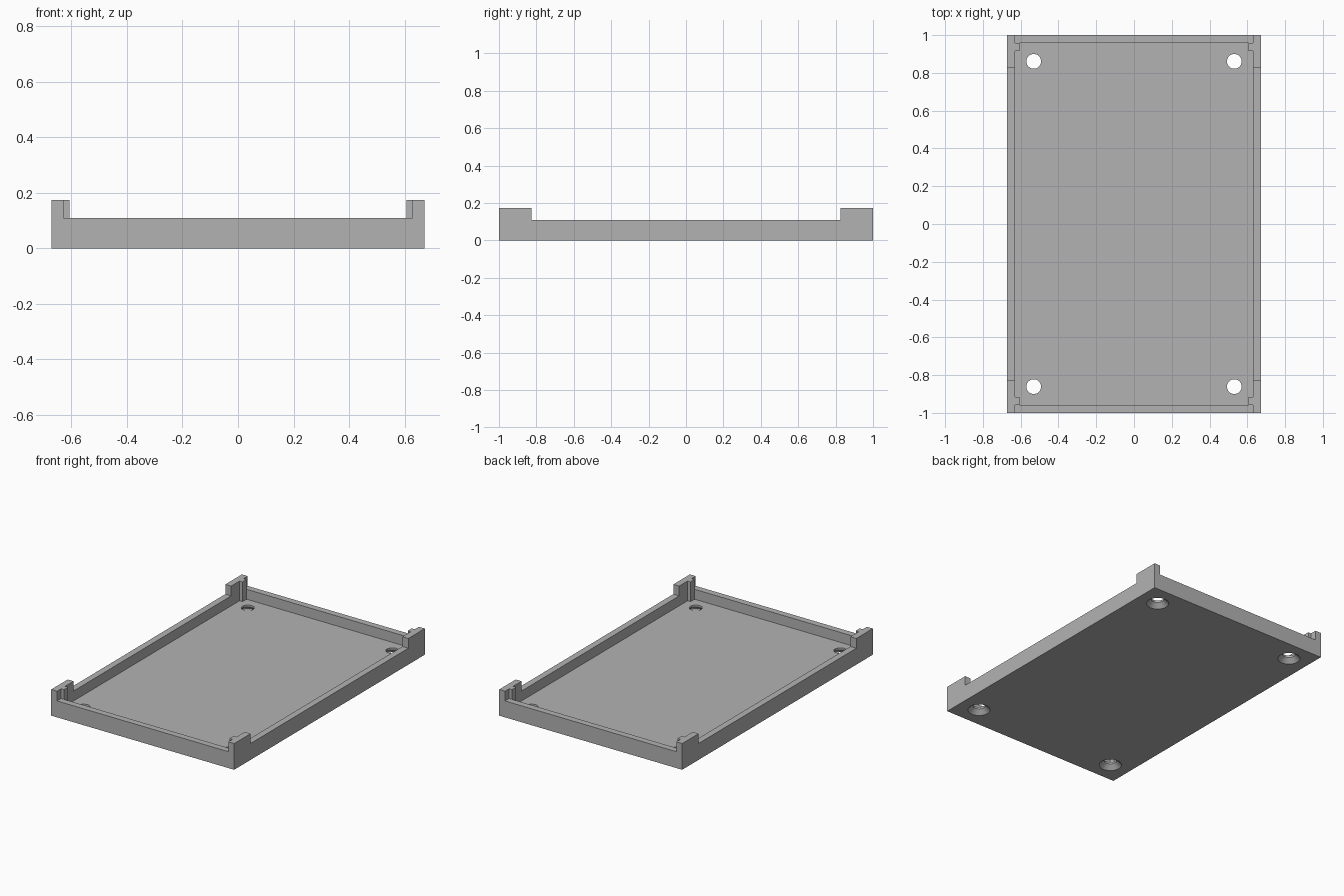
import bpy, bmesh, math

cube = bpy.data.objects.get("Cube")
if cube:
    bpy.data.objects.remove(cube, do_unlink=True)

# Main dimensions
HALF_X, HALF_Y = 0.672, 1.0
WALL = 0.043
IN_X, IN_Y = HALF_X - WALL, HALF_Y - WALL
FLOOR_Z, RIM_Z, POST_Z = 0.043, 0.109, 0.174
POST_Y = 0.827             # where the raised corners end
RIB_X, RIB_Y = 0.607, 0.915
HOLE_X, HOLE_Y = 0.531, 0.861
HOLE_R, SINK_R, SINK_Z = 0.039, 0.069, 0.03
OVER = 0.1

grey = bpy.data.materials.new("plain grey")
grey.use_nodes = True
colour = (0.45, 0.45, 0.45, 1)
grey.diffuse_color = colour
grey.node_tree.nodes["Principled BSDF"].inputs["Base Color"].default_value = colour


def make_object(name, bm):
    bmesh.ops.recalc_face_normals(bm, faces=bm.faces)
    mesh = bpy.data.meshes.new(name)
    bm.to_mesh(mesh)
    bm.free()
    mesh.materials.append(grey)
    obj = bpy.data.objects.new(name, mesh)
    bpy.context.scene.collection.objects.link(obj)
    return obj


def prism(name, outline, z0, z1):
    bm = bmesh.new()
    face = bm.faces.new([bm.verts.new((x, y, z0)) for x, y in outline])
    side = bmesh.ops.extrude_face_region(bm, geom=[face])["geom"]
    verts = [v for v in side if isinstance(v, bmesh.types.BMVert)]
    bmesh.ops.translate(bm, verts=verts, vec=(0, 0, z1 - z0))
    return make_object(name, bm)


def block(name, x0, x1, y0, y1, z0, z1):
    return prism(name, [(x0, y0), (x1, y0), (x1, y1), (x0, y1)], z0, z1)


def turned(name, profile, x, y, sides=32):
    # Closed solid of revolution from (radius, height) pairs
    bm = bmesh.new()
    rings = []
    for r, z in profile:
        rings.append([bm.verts.new((x + r * math.cos(i * math.tau / sides),
                                    y + r * math.sin(i * math.tau / sides), z))
                      for i in range(sides)])
    for a, b in zip(rings, rings[1:]):
        for i in range(sides):
            j = (i + 1) % sides
            bm.faces.new((a[i], a[j], b[j], b[i]))
    bm.faces.new(rings[0])
    bm.faces.new(rings[-1])
    return make_object(name, bm)


# Full block that becomes the tray
tray = block("tray", -HALF_X, HALF_X, -HALF_Y, HALF_Y, 0, POST_Z)
cutters = []

# Cavity outline, stepped round a locating rib in each corner
corner = [(IN_X, RIB_Y), (RIB_X, RIB_Y), (RIB_X, IN_Y)]
outline = []
for sx, sy in ((1, 1), (-1, 1), (-1, -1), (1, -1)):
    points = [(sx * x, sy * y) for x, y in corner]
    outline += points if sx * sy > 0 else points[::-1]
cutters.append(prism("cavity_cutter", outline, FLOOR_Z, POST_Z + OVER))

# Lowered rims between the corner posts
cutters.append(block("side_rim_cutter", -HALF_X - OVER, HALF_X + OVER,
                     -POST_Y, POST_Y, RIM_Z, POST_Z + OVER))
for s in (-1, 1):
    y0, y1 = sorted((s * IN_Y, s * (HALF_Y + OVER)))
    cutters.append(block("end_rim_cutter", -IN_X, IN_X, y0, y1,
                         RIM_Z, POST_Z + OVER))

# Countersunk screw holes
slope = (SINK_R - HOLE_R) / SINK_Z
sink = [(SINK_R + slope * 0.01, -0.01), (HOLE_R, SINK_Z), (HOLE_R, FLOOR_Z + 0.02)]
for sx in (-1, 1):
    for sy in (-1, 1):
        cutters.append(turned("screw_hole_cutter", sink, sx * HOLE_X, sy * HOLE_Y))

for cutter in cutters:
    cutter.hide_render = True
    mod = tray.modifiers.new(cutter.name, "BOOLEAN")
    mod.operation = "DIFFERENCE"
    mod.solver = "EXACT"
    mod.object = cutter

# Bake the cuts and drop the cutters
graph = bpy.context.evaluated_depsgraph_get()
baked = bpy.data.meshes.new_from_object(tray.evaluated_get(graph))
tray.modifiers.clear()
tray.data = baked
for cutter in cutters:
    bpy.data.objects.remove(cutter, do_unlink=True)

# Smooth the round holes, keep box edges sharp
bpy.context.view_layer.objects.active = tray
tray.select_set(True)
bpy.ops.object.shade_smooth_by_angle(angle=math.radians(30))
